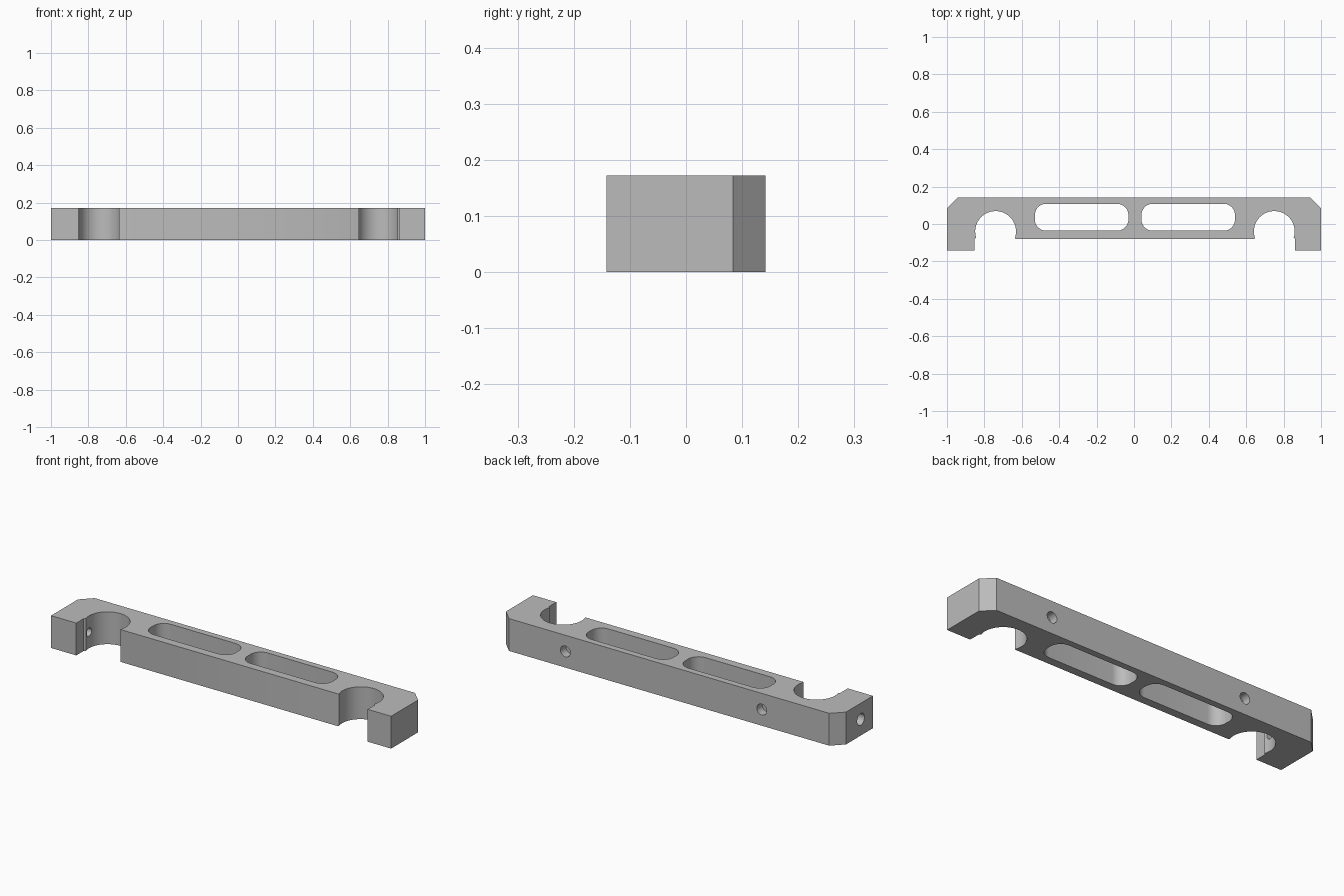
import bpy, bmesh, math
from mathutils import Matrix

cube = bpy.data.objects.get("Cube")
if cube:
    bpy.data.objects.remove(cube, do_unlink=True)

HEIGHT = 0.172
BACK, FRONT, LEG = 0.142, -0.08, -0.142
OFFSET = 0.005          # the cut-outs sit slightly off centre
CHAMFER = 0.058

grey = bpy.data.materials.new("plain grey")
grey.use_nodes = True
colour = (0.5, 0.5, 0.5, 1)
grey.diffuse_color = colour
grey.node_tree.nodes["Principled BSDF"].inputs["Base Color"].default_value = colour


def arc(cx, cy, r, start, end, steps):
    return [(cx + r * math.cos(math.radians(start + (end - start) * i / steps)),
             cy + r * math.sin(math.radians(start + (end - start) * i / steps)))
            for i in range(steps + 1)]


def finish(name, bm):
    bmesh.ops.recalc_face_normals(bm, faces=bm.faces)
    mesh = bpy.data.meshes.new(name)
    bm.to_mesh(mesh)
    bm.free()
    obj = bpy.data.objects.new(name, mesh)
    bpy.context.collection.objects.link(obj)
    mesh.materials.append(grey)
    return obj


def prism(name, outline, low, high):
    bm = bmesh.new()
    face = bm.faces.new([bm.verts.new((x, y, low)) for x, y in outline])
    top = bmesh.ops.extrude_face_region(bm, geom=[face])["geom"]
    verts = [v for v in top if isinstance(v, bmesh.types.BMVert)]
    bmesh.ops.translate(bm, verts=verts, vec=(0, 0, high - low))
    return finish(name, bm)


def drill(name, centre, axis, radius, depth):
    bm = bmesh.new()
    turn = Matrix.Rotation(math.pi / 2, 4, "Y" if axis == "X" else "X")
    bmesh.ops.create_cone(bm, cap_ends=True, segments=32, radius1=radius,
                          radius2=radius, depth=depth,
                          matrix=Matrix.Translation(centre) @ turn)
    return finish(name, bm)


def cut(body, cutter):
    mod = body.modifiers.new("cut", "BOOLEAN")
    mod.operation = "DIFFERENCE"
    mod.solver = "EXACT"
    mod.object = cutter
    cutter.hide_render = True
    bpy.context.view_layer.objects.active = body
    bpy.ops.object.modifier_apply(modifier=mod.name)
    bpy.data.objects.remove(cutter, do_unlink=True)


def half(side):
    """Outline of one end, from the back chamfer round to the front bar."""
    lip = OFFSET + side * 0.857
    ring = arc(0.745, -0.04, 0.109, -18, 200, 40)
    return ([(side * (1 - CHAMFER), BACK), (side, BACK - CHAMFER),
             (side, LEG), (lip, LEG), (lip, FRONT)]
            + [(OFFSET + side * x, y) for x, y in ring]
            + [(OFFSET + side * 0.636, FRONT)])


# Main bar with two end legs and round notches
bar = prism("bar", half(1) + half(-1)[::-1], 0, HEIGHT)

# Two long rounded slots
R = 0.06
for side in (-1, 1):
    cx, cy, hx, hy = OFFSET + side * 0.285, 0.036, 0.25 - R, 0.072 - R
    outline = []
    for sx, sy, start in ((1, 1, 0), (-1, 1, 90), (-1, -1, 180), (1, -1, 270)):
        outline += arc(cx + sx * hx, cy + sy * hy, R, start, start + 90, 10)
    cut(bar, prism("slot_cutter", outline, -0.1, HEIGHT + 0.1))

# Blind holes in the back face
for x in (-0.545, 0.61):
    cut(bar, drill("back_hole_cutter", (x, BACK, HEIGHT / 2), "Y", 0.029, 0.09))

# Stepped hole through one end wall
cut(bar, drill("end_hole_cutter", (-1, -0.04, HEIGHT / 2), "X", 0.031, 0.18))
cut(bar, drill("end_bore_cutter", (-0.9, -0.04, HEIGHT / 2), "X", 0.021, 0.2))

bpy.ops.object.select_all(action="DESELECT")
bar.select_set(True)
bpy.context.view_layer.objects.active = bar
bpy.ops.object.shade_smooth_by_angle(angle=math.radians(25))
